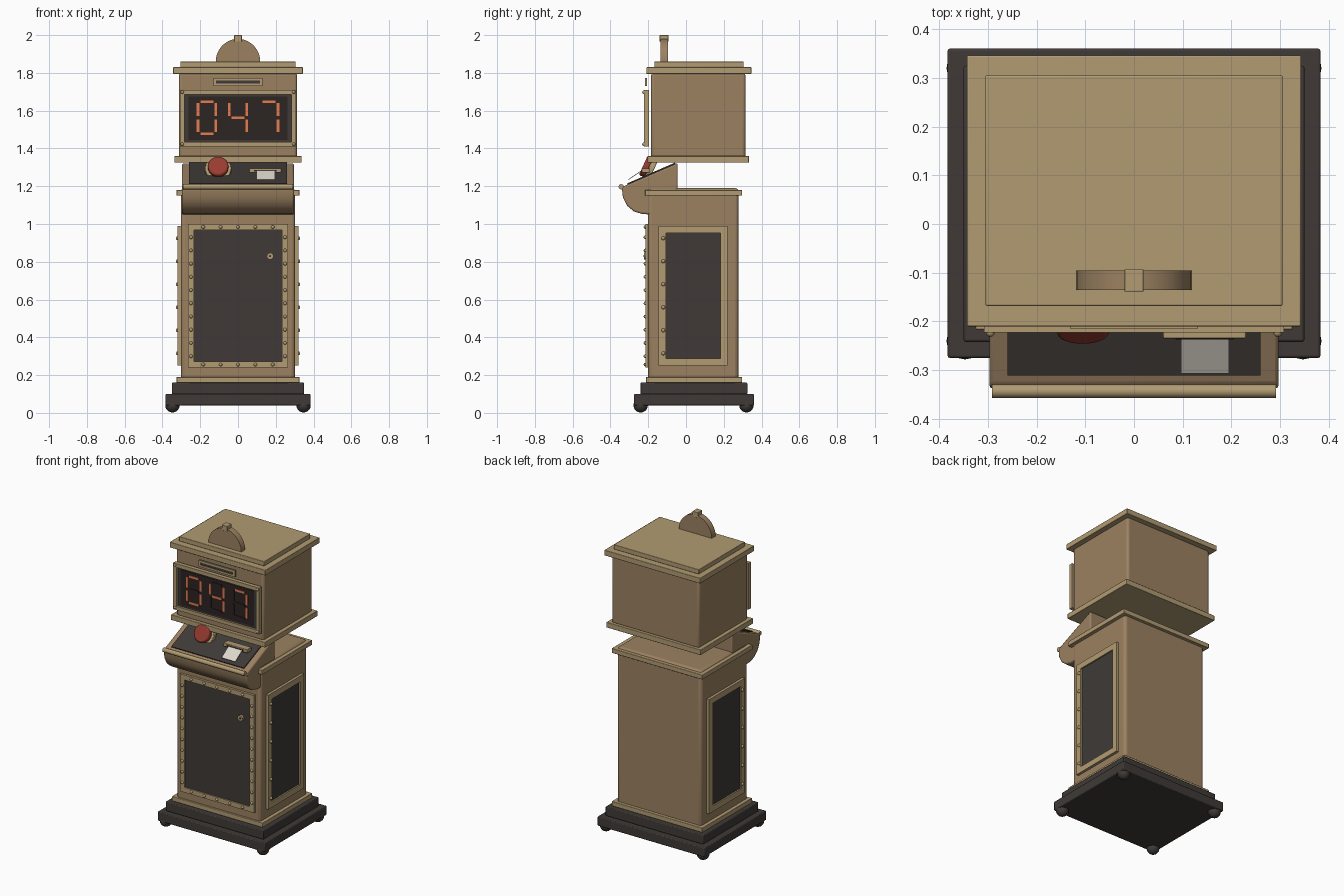
import bpy, bmesh, math
from mathutils import Vector

if "Cube" in bpy.data.objects:
    bpy.data.objects.remove(bpy.data.objects["Cube"])


def mat(name, rgb):
    m = bpy.data.materials.new(name)
    m.diffuse_color = (*rgb, 1)
    m.use_nodes = True
    m.node_tree.nodes["Principled BSDF"].inputs["Base Color"].default_value = m.diffuse_color
    return m


BODY = mat("body_tan", (0.33, 0.22, 0.12))
TRIM = mat("trim_brass", (0.44, 0.33, 0.17))
DARK = mat("dark_metal", (0.05, 0.042, 0.038))
GLASS = mat("dark_glass", (0.025, 0.018, 0.016))
LIT = mat("lit_orange", (0.8, 0.2, 0.08))
RED = mat("button_red", (0.32, 0.045, 0.03))
PAPER = mat("paper", (0.72, 0.68, 0.6))


def finish(name, bm, m, bevel=0, seg=2, smooth=False):
    bmesh.ops.recalc_face_normals(bm, faces=bm.faces)
    me = bpy.data.meshes.new(name)
    bm.to_mesh(me)
    bm.free()
    me.materials.append(m)
    ob = bpy.data.objects.new(name, me)
    bpy.context.collection.objects.link(ob)
    if bevel:
        b = ob.modifiers.new("bevel", "BEVEL")
        b.width, b.segments, b.limit_method = bevel, seg, "ANGLE"
    if smooth:
        bpy.ops.object.select_all(action="DESELECT")
        bpy.context.view_layer.objects.active = ob
        ob.select_set(True)
        bpy.ops.object.shade_smooth_by_angle(angle=math.radians(35))
    return ob


def add_box(bm, x, y, z):
    vs = bmesh.ops.create_cube(bm, size=1)["verts"]
    for v in vs:
        v.co = Vector([(r[0] + r[1]) / 2 + c * (r[1] - r[0]) for r, c in zip((x, y, z), v.co)])


def box(name, x, y, z, m, bevel=0, seg=2):
    bm = bmesh.new()
    add_box(bm, x, y, z)
    return finish(name, bm, m, bevel, seg, bevel > 0)


def prism(name, profile, hx, m, bevel=0):
    """Extrude a (y, z) outline across x."""
    bm = bmesh.new()
    f = bm.faces.new([bm.verts.new((-hx, y, z)) for y, z in profile])
    g = bmesh.ops.extrude_face_region(bm, geom=[f])["geom"]
    for v in g:
        if isinstance(v, bmesh.types.BMVert):
            v.co.x = hx
    return finish(name, bm, m, bevel, 2, bevel > 0)


def disc(name, pos, axis, r, depth, m, n=24, bevel=0):
    bm = bmesh.new()
    bmesh.ops.create_cone(bm, cap_ends=True, segments=n, radius1=r, radius2=r, depth=depth)
    ob = finish(name, bm, m, bevel, 2, True)
    ob.rotation_euler = Vector(axis).to_track_quat("Z", "Y").to_euler()
    ob.location = pos
    return ob


def balls(name, points, r, m, u=10, v=6):
    bm = bmesh.new()
    for p in points:
        vs = bmesh.ops.create_uvsphere(bm, u_segments=u, v_segments=v, radius=r)["verts"]
        bmesh.ops.translate(bm, verts=vs, vec=p)
    return finish(name, bm, m, smooth=True)


def frame(name, axis, a, z, w, depth, m):
    """Four bars around an opening, facing along y or x."""
    bm = bmesh.new()
    for ra, rz in ((a, (z[0], z[0] + w)), (a, (z[1] - w, z[1])),
                   ((a[0], a[0] + w), (z[0] + w, z[1] - w)), ((a[1] - w, a[1]), (z[0] + w, z[1] - w))):
        add_box(bm, *((ra, depth, rz) if axis == "y" else (depth, ra, rz)))
    return finish(name, bm, m)


# Base and feet
balls("feet", [(sx * 0.347, y, 0.04) for sx in (-1, 1) for y in (-0.24, 0.32)], 0.038, DARK, 16, 10)
box("base_plinth", (-0.383, 0.383), (-0.275, 0.36), (0.04, 0.10), DARK, 0.005)
box("base_step", (-0.35, 0.35), (-0.242, 0.325), (0.10, 0.16), DARK, 0.005)

# Lower cabinet
box("cabinet", (-0.302, 0.302), (-0.2, 0.277), (0.16, 1.19), BODY, 0.018, 3)
box("cabinet_bottom_trim", (-0.325, 0.325), (-0.212, 0.297), (0.16, 0.19), TRIM, 0.003)
frame("cabinet_top_trim", "y", (0, 1), (0, 1), 0.1, (0, 1), TRIM)
bpy.data.objects.remove(bpy.data.objects["cabinet_top_trim"])
box("cabinet_top_trim", (-0.325, 0.325), (-0.217, 0.297), (1.15, 1.18), TRIM, 0.003)

# Front door with rivets and lock
frame("door_frame", "y", (-0.265, 0.265), (0.24, 1.0), 0.032, (-0.215, -0.195), TRIM)
box("door_panel", (-0.235, 0.235), (-0.207, -0.195), (0.27, 0.97), DARK)
rivets = [(s * 0.249, -0.215, 0.30 + i * 0.07) for s in (-1, 1) for i in range(10)]
rivets += [(-0.184 + i * 0.092, -0.215, z) for z in (0.256, 0.984) for i in range(5)]
balls("door_rivets", rivets, 0.0095, TRIM)
disc("door_lock", (0.17, -0.212, 0.83), (0, -1, 0), 0.018, 0.02, TRIM)
disc("lock_hole", (0.17, -0.222, 0.83), (0, -1, 0), 0.006, 0.004, DARK, 12)

# Side panels, mirrored
for s, side in ((-1, "left"), (1, "right")):
    def span(p, q):
        return tuple(sorted((s * p, s * q)))
    frame(side + "_panel_frame", "x", (-0.145, 0.22), (0.25, 0.99), 0.038, span(0.295, 0.319), TRIM)
    box(side + "_panel", span(0.295, 0.31), (-0.108, 0.183), (0.287, 0.953), DARK)
    balls(side + "_panel_rivets", [(s * 0.319, -0.12, 0.315 + i * 0.122) for i in range(6)], 0.0105, TRIM)

# Sloped console with a rounded belly
outline = [(-0.045, 1.323), (-0.33, 1.2), (-0.339, 1.185), (-0.334, 1.14), (-0.312, 1.097),
           (-0.275, 1.066), (-0.235, 1.054), (-0.19, 1.05), (-0.045, 1.05)]
prism("console", outline, 0.297, BODY, 0.008)
prism("console_panel", [(-0.055, 1.315), (-0.308, 1.206), (-0.311, 1.215), (-0.058, 1.325)], 0.26, DARK)
disc("console_rail", (0, -0.343, 1.197), (1, 0, 0), 0.014, 0.584, TRIM, 16)

# Push button
tilt = Vector((0, -0.91, 0.41))
spot = Vector((-0.105, -0.185, 1.29))
disc("button_bezel", spot, tilt, 0.07, 0.03, TRIM, 24, 0.004)
disc("button", spot + tilt * 0.028, tilt, 0.054, 0.036, RED, 24, 0.008)

# Ticket slot with paper
box("ticket_slot", (0.06, 0.23), (-0.235, -0.19), (1.272, 1.295), TRIM, 0.003)
box("ticket_opening", (0.085, 0.205), (-0.237, -0.23), (1.278, 1.287), GLASS)
prism("ticket", [(-0.232, 1.282), (-0.305, 1.233), (-0.307, 1.236), (-0.234, 1.285)], 0.049, PAPER).location.x = 0.146

# Upper housing
box("housing_bottom_trim", (-0.337, 0.337), (-0.205, 0.333), (1.325, 1.36), TRIM, 0.003)
box("housing", (-0.313, 0.313), (-0.185, 0.315), (1.35, 1.80), BODY, 0.015, 3)
box("housing_top_trim", (-0.343, 0.343), (-0.21, 0.346), (1.795, 1.83), TRIM, 0.003)
box("housing_cap", (-0.305, 0.305), (-0.168, 0.305), (1.83, 1.86), TRIM, 0.003)

# Display with bezel and corner screws
frame("display_frame", "y", (-0.308, 0.308), (1.41, 1.71), 0.024, (-0.223, -0.197), TRIM)
box("display_bezel", (-0.286, 0.286), (-0.21, -0.197), (1.432, 1.688), DARK)
box("display_screen", (-0.262, 0.262), (-0.213, -0.205), (1.445, 1.675), GLASS)
balls("display_screws", [(sx * 0.295, -0.223, z) for sx in (-1, 1) for z in (1.423, 1.698)], 0.009, TRIM)

# Seven-bar indicators: (x, z, is_horizontal) for each bar
bars = [(0, 0.085, 1), (0.047, 0.043, 0), (0.047, -0.043, 0), (0, -0.085, 1),
        (-0.047, -0.043, 0), (-0.047, 0.043, 0), (0, 0, 1)]
lit, unlit = bmesh.new(), bmesh.new()
for cx, on in ((-0.165, {0, 1, 2, 3, 4, 5}), (0, {1, 2, 5, 6}), (0.165, {0, 1, 2})):
    for i, (dx, dz, flat) in enumerate(bars):
        hx, hz = (0.034, 0.007) if flat else (0.007, 0.034)
        add_box(lit if i in on else unlit, (cx + dx - hx, cx + dx + hx),
                (-0.217, -0.212), (1.563 + dz - hz, 1.563 + dz + hz))
finish("display_bars_lit", lit, LIT)
finish("display_bars_unlit", unlit, GLASS)

# Coin slot plate
frame("coin_slot_plate", "y", (-0.13, 0.13), (1.73, 1.772), 0.013, (-0.216, -0.206), TRIM)
box("coin_slot", (-0.118, 0.118), (-0.212, -0.206), (1.742, 1.76), DARK)

# Half-round crest and finial
bm = bmesh.new()
arc = [(0.118 * math.cos(math.pi * i / 20), -0.135, 1.858 + 0.122 * math.sin(math.pi * i / 20)) for i in range(21)]
face = bm.faces.new([bm.verts.new(p) for p in arc])
for v in bmesh.ops.extrude_face_region(bm, geom=[face])["geom"]:
    if isinstance(v, bmesh.types.BMVert):
        v.co.y = -0.095
finish("crest", bm, BODY, smooth=True)
box("crest_finial", (-0.02, 0.02), (-0.139, -0.093), (1.965, 2.0), TRIM, 0.002)
